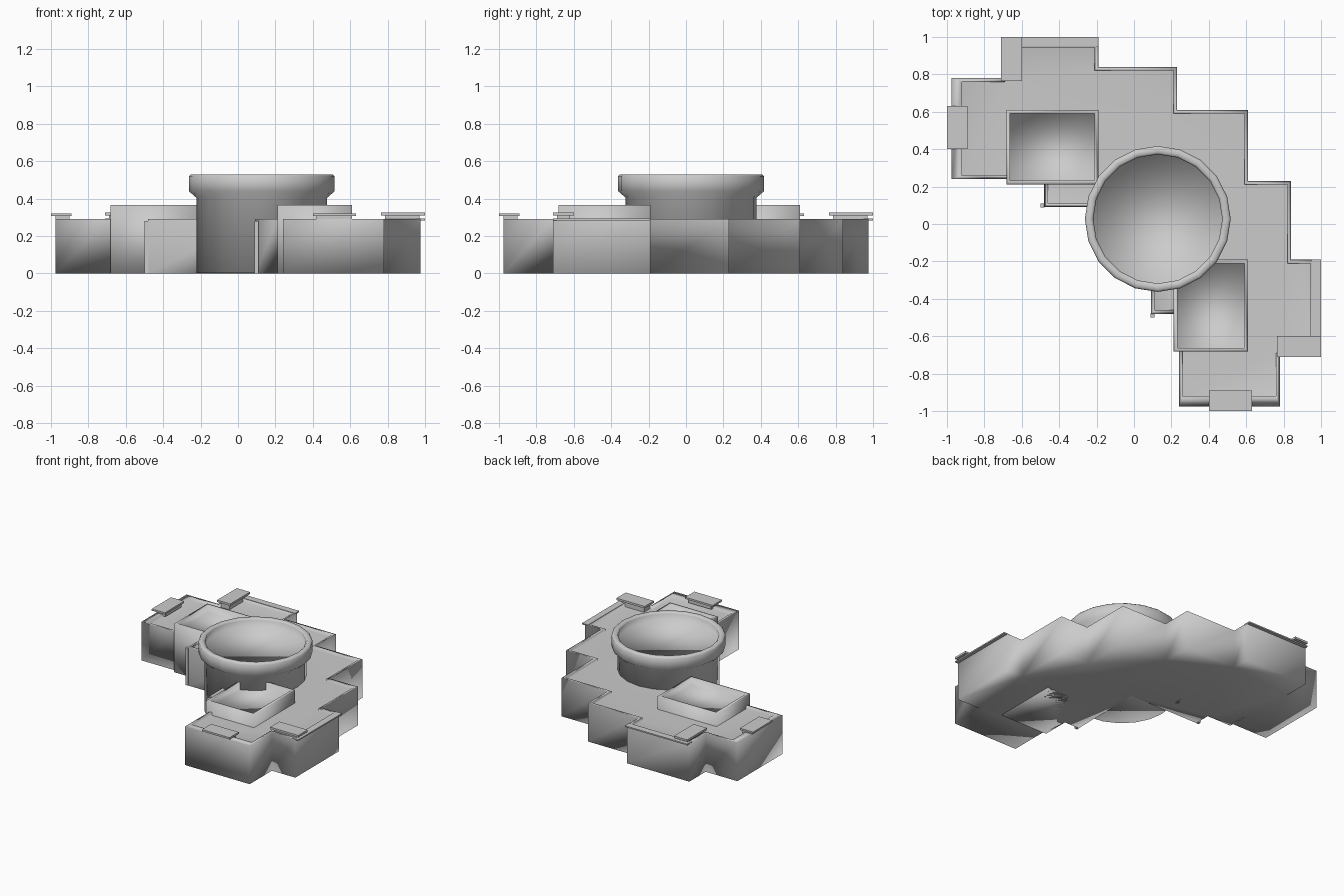
import bpy, bmesh, math

if "Cube" in bpy.data.objects:
    bpy.data.objects.remove(bpy.data.objects["Cube"])

def finish(bm, name, smooth=True, weighted=False):
    bmesh.ops.recalc_face_normals(bm, faces=bm.faces)
    for f in bm.faces:
        f.smooth = smooth
    me = bpy.data.meshes.new(name)
    bm.to_mesh(me)
    bm.free()
    ob = bpy.data.objects.new(name, me)
    bpy.context.collection.objects.link(ob)
    if weighted:
        mod = ob.modifiers.new("soft_shading", 'WEIGHTED_NORMAL')
        mod.mode = 'FACE_AREA'
        mod.weight = 50
    return ob

def tray(name, outline, top, rim, floor, adjust=None):
    """Prism from z=0 with a parapet rim around a sunken roof."""
    bm = bmesh.new()
    base = bm.faces.new([bm.verts.new((x, y, 0)) for x, y in outline])
    geo = bmesh.ops.extrude_face_region(bm, geom=[base], use_keep_orig=True)['geom']
    for v in geo:
        if isinstance(v, bmesh.types.BMVert):
            v.co.z = top
    bmesh.ops.recalc_face_normals(bm, faces=bm.faces)
    cap = next(f for f in geo if isinstance(f, bmesh.types.BMFace))
    bmesh.ops.inset_region(bm, faces=[cap], thickness=rim, use_even_offset=True)
    if adjust:
        for v in cap.verts:
            adjust(v)
    inner = bmesh.ops.extrude_discrete_faces(bm, faces=[cap])['faces'][0]
    for v in inner.verts:
        v.co.z = floor
    if adjust:
        bmesh.ops.triangulate(bm, faces=bm.faces)
    return finish(bm, name, weighted=bool(adjust))

def slab(name, x0, x1, y0, y1, z0, z1):
    bm = bmesh.new()
    bmesh.ops.create_cube(bm, size=1)
    for v in bm.verts:
        v.co = ((x0 + x1) / 2 + v.co.x * (x1 - x0),
                (y0 + y1) / 2 + v.co.y * (y1 - y0),
                (z0 + z1) / 2 + v.co.z * (z1 - z0))
    return finish(bm, name, False)

def rect(x0, x1, y0, y1):
    return [(x0, y0), (x1, y0), (x1, y1), (x0, y1)]

# Wider parapet on the far ends of the wings
def widen(v):
    if v.co.x < -0.9: v.co.x = -0.92
    if v.co.y < -0.9: v.co.y = -0.92
    if v.co.x > 0.9: v.co.x = 0.945
    if v.co.y > 0.9: v.co.y = 0.945

# Stepped main building: half outline, mirrored across the x = y diagonal
half = [(0.10, 0.09), (-0.48, 0.09), (-0.48, 0.215), (-0.68, 0.215), (-0.68, 0.24),
        (-0.975, 0.24), (-0.975, 0.78), (-0.71, 0.78), (-0.71, 0.975), (-0.19, 0.975),
        (-0.19, 0.84), (0.23, 0.84), (0.23, 0.61), (0.61, 0.61)]
outline = half + [(y, x) for x, y in reversed(half[1:-1])]
tray("main_building", outline, 0.29, 0.02, 0.268, widen)

# Raised roof boxes, thin canopies and parapet caps, one set per wing
for side in ("left", "right"):
    def flip(x0, x1, y0, y1):
        return (x0, x1, y0, y1) if side == "left" else (y0, y1, x0, x1)
    tray(side + "_raised_block", rect(*flip(-0.682, -0.19, 0.212, 0.61)), 0.365, 0.02, 0.31)
    slab(side + "_end_canopy", *flip(-1.0, -0.89, 0.40, 0.63), 0.307, 0.32)
    slab(side + "_end_canopy_base", *flip(-0.975, -0.90, 0.42, 0.61), 0.28, 0.307)
    slab(side + "_corner_canopy", *flip(-0.71, -0.60, 0.765, 1.0), 0.31, 0.325)
    slab(side + "_corner_canopy_base", *flip(-0.69, -0.62, 0.785, 0.97), 0.26, 0.31)
    slab(side + "_parapet_cap", *flip(-0.71, -0.19, 0.95, 1.0), 0.283, 0.293)
    slab(side + "_parapet_stub", *flip(-0.50, -0.478, 0.088, 0.11), 0.0, 0.28)

# Round hall with flared lip and shallow sunken roof
profile = [(0.35, 0.003), (0.35, 0.405), (0.39, 0.44), (0.39, 0.52),
           (0.38, 0.53), (0.355, 0.53), (0.345, 0.52), (0.345, 0.475)]
bm = bmesh.new()
vs = [bm.verts.new((r, 0, z)) for r, z in profile]
es = [bm.edges.new(p) for p in zip(vs, vs[1:])]
bmesh.ops.spin(bm, geom=vs + es, cent=(0, 0, 0), axis=(0, 0, 1),
               angle=2 * math.pi, steps=20)
bmesh.ops.remove_doubles(bm, verts=bm.verts, dist=0.0005)
bmesh.ops.holes_fill(bm, edges=[e for e in bm.edges if e.is_boundary], sides=0)
hall = finish(bm, "round_hall")
hall.location = (0.127, 0.027, 0)
